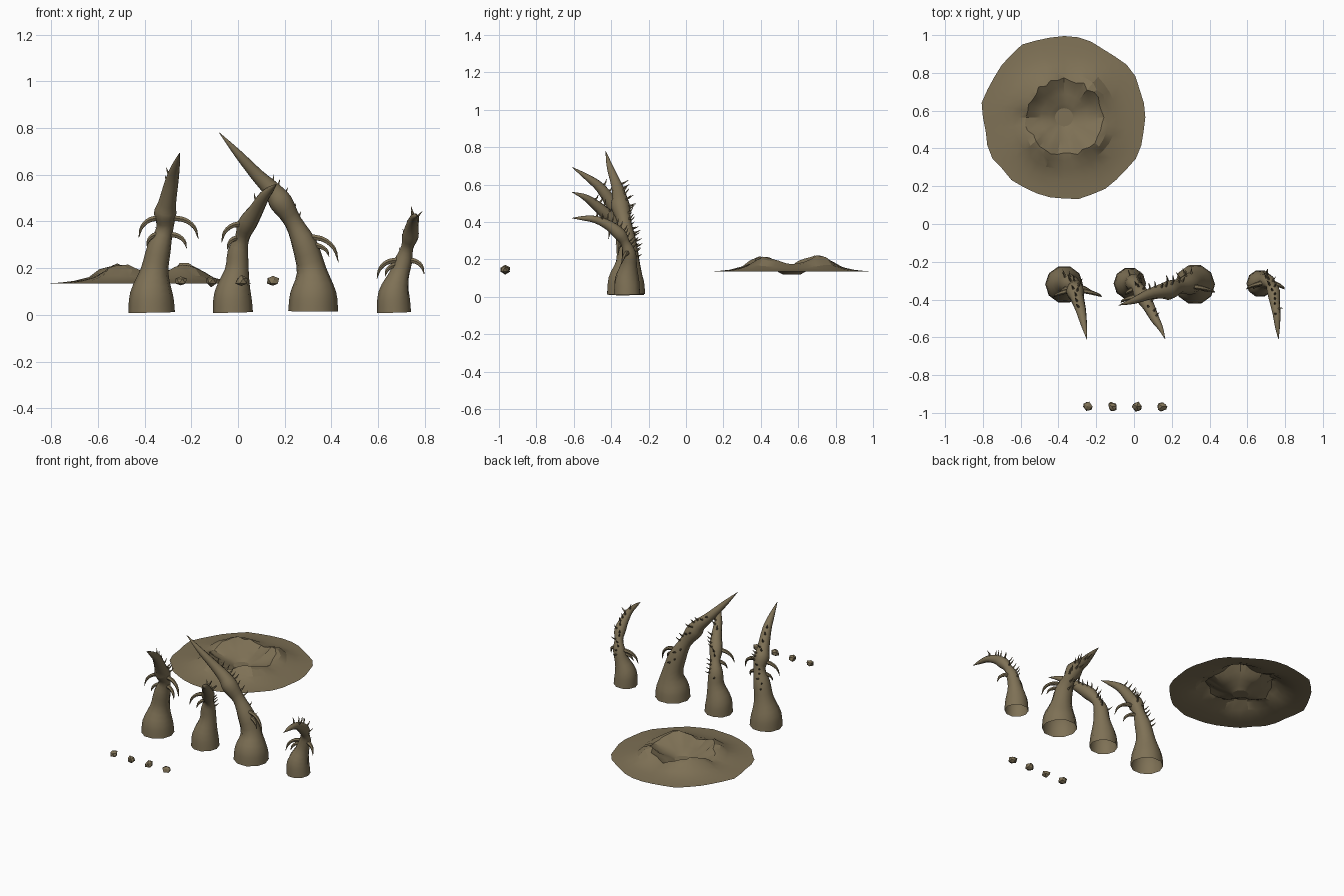
import bpy, bmesh, math, random
from mathutils import Vector, noise

if "Cube" in bpy.data.objects:
    bpy.data.objects.remove(bpy.data.objects["Cube"], do_unlink=True)
random.seed(4)

earth = bpy.data.materials.new("earth_brown")
earth.use_nodes = True
COLOUR = (0.21, 0.165, 0.092, 1)
earth.diffuse_color = COLOUR
earth.node_tree.nodes["Principled BSDF"].inputs["Base Color"].default_value = COLOUR


def finish(name, bm, angle=40):
    mesh = bpy.data.meshes.new(name)
    bm.to_mesh(mesh)
    bm.free()
    mesh.materials.append(earth)
    obj = bpy.data.objects.new(name, mesh)
    bpy.context.collection.objects.link(obj)
    bpy.ops.object.select_all(action='DESELECT')
    obj.select_set(True)
    bpy.context.view_layer.objects.active = obj
    if angle:
        bpy.ops.object.shade_smooth_by_angle(angle=math.radians(angle))


def smooth_path(points, steps):
    """Catmull-Rom samples through (x, y, z, radius) points."""
    pts = [Vector(p) for p in points]
    pts = [2 * pts[0] - pts[1]] + pts + [2 * pts[-1] - pts[-2]]
    out = []
    for a, b, c, d in zip(pts, pts[1:], pts[2:], pts[3:]):
        for i in range(steps):
            t = i / steps
            out.append((2 * b + (c - a) * t + (2 * a - 5 * b + 4 * c - d) * t * t
                        + (3 * b - a - 3 * c + d) * t ** 3) / 2)
    return out + [pts[-2]]


def frame(samples, i):
    """Tangent, sideways and backward directions at one sample."""
    a, b = samples[max(i - 1, 0)], samples[min(i + 1, len(samples) - 1)]
    tangent = (b - a).to_3d().normalized()
    side = Vector((0, 1, 0.5)).cross(tangent).normalized()
    return tangent, side, tangent.cross(side)


def add_tube(bm, samples, sides):
    rings = []
    for i, s in enumerate(samples):
        _, u, v = frame(samples, i)
        r = max(s[3], 0.001)
        rings.append([bm.verts.new(s.to_3d() + r * (u * math.cos(a) + v * math.sin(a)))
                      for a in (math.tau * k / sides for k in range(sides))])
    for lo, hi in zip(rings, rings[1:]):
        for k in range(sides):
            n = (k + 1) % sides
            bm.faces.new((lo[k], lo[n], hi[n], hi[k]))
    bm.faces.new(rings[-1])


def add_claw(bm, root, tip_x, drop):
    """Claw that leaves the stalk sideways, then curls down and forward."""
    x, y, z, _ = root
    reach = tip_x - x
    add_tube(bm, smooth_path([(x, y, z, .014),
                              (x + reach * .55, y - .015, z - drop * .08, .012),
                              (x + reach * .88, y - .03, z - drop * .45, .008),
                              (tip_x, y - .04, z - drop, .001)], 3), 6)


def add_thorn(bm, samples, i, size):
    """Small spike on the back of the stalk, leaning towards its tip."""
    tangent, side, back = frame(samples, i)
    out = (back + side * random.uniform(-.7, .7)).normalized()
    if out.y < 0:
        out = -out
    root = samples[i].to_3d() + out * samples[i][3] * .85
    tip = root + (out * .04 + tangent * .012) * size
    mid = (root + tip) / 2 - tangent * .003
    add_tube(bm, [Vector((*root, .007 * size)), Vector((*mid, .004 * size)),
                  Vector((*tip, .001))], 5)


# Thickness along every stalk relative to its base: flared foot, neck, knuckle, tip
TAPER = (1, .92, .6, .51, .36, .48, .38, .28, .17, .01)


def build_tentacle(name, base_radius, path, claws):
    """Path runs from base to tip; claws are (tip x, root height, drop)."""
    foot = Vector(path[0])
    path = [foot, foot + Vector((0, 0, .08))] + path[1:]
    samples = smooth_path([(*p, base_radius * t) for p, t in zip(path, TAPER)], 3)
    bm = bmesh.new()
    add_tube(bm, samples, 10)
    finish(name, bm)

    bm = bmesh.new()
    for tip_x, height, drop in claws:
        add_claw(bm, min(samples, key=lambda s: abs(s.z - height)), tip_x, drop)
    finish(name + "_claws", bm)

    bm = bmesh.new()
    for i in range(8, len(samples) - 6):
        add_thorn(bm, samples, i, .6 + base_radius * 4)
    finish(name + "_thorns", bm)


build_tentacle("right_tentacle", .1,
               [(-.37, -.32, .01), (-.357, -.315, .19), (-.337, -.32, .29), (-.313, -.33, .37),
                (-.312, -.355, .435), (-.303, -.385, .48), (-.282, -.455, .58),
                (-.266, -.53, .64), (-.25, -.61, .693)],
               [(-.17, .41, .09), (-.22, .35, .06), (-.425, .405, .085), (-.39, .35, .05)])
build_tentacle("middle_tentacle", .086,
               [(-.022, -.315, .01), (-.005, -.31, .19), (0, -.315, .27), (.018, -.335, .33),
                (.04, -.375, .39), (.075, -.43, .445), (.11, -.5, .505),
                (.14, -.55, .537), (.165, -.61, .56)],
               [(-.07, .395, .08), (-.045, .34, .05)])
build_tentacle("tall_tentacle", .107,
               [(.322, -.32, .015), (.315, -.31, .19), (.285, -.32, .3), (.235, -.33, .4),
                (.185, -.35, .48), (.15, -.355, .53), (.085, -.37, .595),
                (0, -.405, .69), (-.08, -.43, .78)],
               [(.43, .345, .11), (.39, .285, .05)])
build_tentacle("small_tentacle", .073,
               [(.668, -.315, .01), (.69, -.305, .17), (.71, -.305, .235), (.725, -.325, .29),
                (.738, -.355, .335), (.745, -.41, .38), (.755, -.48, .412),
                (.76, -.55, .42), (.765, -.61, .42)],
               [(.595, .24, .08), (.63, .21, .05), (.797, .24, .06)])

# Crater: floor, funnel, four broken rim peaks and a wide skirt
bm = bmesh.new()
SEGMENTS = 36
profile = [(.048, .12, 0), (.075, .135, .05), (.12, .15, .25), (.16, .17, .6), (.2, .198, 1),
           (.23, .19, .9), (.275, .162, .35), (.335, .146, .1), (.39, .138, 0), (.43, .135, 0)]
angles = [math.tau * k / SEGMENTS for k in range(SEGMENTS)]
blocks = [random.uniform(-.012, .012) for _ in range(SEGMENTS // 2)]
lumps = [blocks[k // 2] - .022 * math.cos(4 * a) for k, a in enumerate(angles)]
rings = []
for j, (radius, height, rough) in enumerate(profile):
    ring = []
    for a, lump in zip(angles, lumps):
        edge = noise.noise(Vector((math.cos(a) * 3, math.sin(a) * 3, 1)))
        r = radius * (1 + .05 * edge * max(0, j - 6) / 3) + rough * random.uniform(-.014, .014)
        ring.append(bm.verts.new((-.37 + r * math.cos(a), .565 + r * math.sin(a),
                                  height + rough * lump)))
    rings.append(ring)
bm.faces.new(rings[0])
for lo, hi in zip(rings, rings[1:]):
    for k in range(SEGMENTS):
        n = (k + 1) % SEGMENTS
        bm.faces.new((lo[k], hi[k], hi[n], lo[n]))
finish("crater", bm, 20)

# Row of loose stones
for i, x in enumerate((-.245, -.115, .015, .15)):
    bm = bmesh.new()
    bmesh.ops.create_icosphere(bm, subdivisions=1, radius=.028)
    for v in bm.verts:
        v.co *= random.uniform(.75, 1.15)
        v.co = Vector((v.co.x + x, v.co.y - .967, v.co.z * .85 + .145))
    finish(f"stone_{i + 1}", bm, 0)
